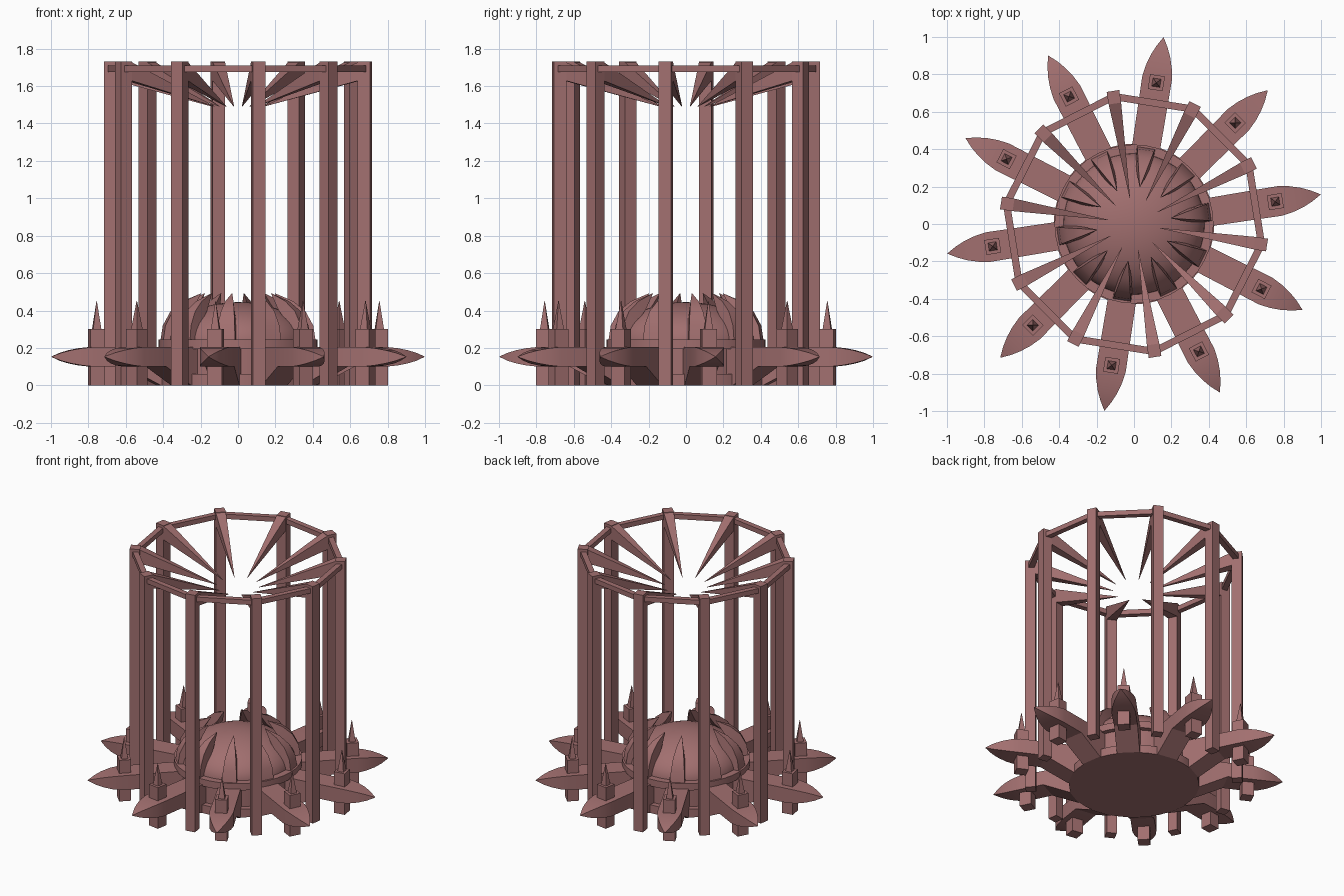
import bpy, bmesh, math
from mathutils import Matrix

if "Cube" in bpy.data.objects:
    bpy.data.objects.remove(bpy.data.objects["Cube"])

N = 10
STEP = 2 * math.pi / N
ARM0, POST0 = math.radians(9), math.radians(27)

mat = bpy.data.materials.new("dusty_red")
mat.diffuse_color = (0.36, 0.16, 0.16, 1)
mat.use_nodes = True
mat.node_tree.nodes["Principled BSDF"].inputs["Base Color"].default_value = mat.diffuse_color


def finish(name, bm, angle=0.0, smooth=0):
    bmesh.ops.recalc_face_normals(bm, faces=bm.faces)
    me = bpy.data.meshes.new(name)
    bm.to_mesh(me)
    bm.free()
    me.materials.append(mat)
    ob = bpy.data.objects.new(name, me)
    bpy.context.collection.objects.link(ob)
    ob.rotation_euler.z = angle
    if smooth:
        bpy.ops.object.select_all(action='DESELECT')
        ob.select_set(True)
        bpy.context.view_layer.objects.active = ob
        bpy.ops.object.shade_smooth_by_angle(angle=math.radians(smooth))
    return ob


def loft(name, sections, angle, smooth=0):
    """Each section is (outer r, z), (inner r, z), half width; swept to a solid."""
    bm = bmesh.new()
    rings = []
    for (r1, z1), (r2, z2), h in sections:
        rings.append([bm.verts.new(c) for c in
                      ((r1, -h, z1), (r1, h, z1), (r2, h, z2), (r2, -h, z2))])
    for a, b in zip(rings, rings[1:]):
        for i in range(4):
            j = (i + 1) % 4
            bm.faces.new((a[i], a[j], b[j], b[i]))
    bm.faces.new(rings[0])
    bm.faces.new(rings[-1])
    return finish(name, bm, angle, smooth)


def lathe(name, profile, steps, angle=0.0, smooth=0):
    """Spin an (r, z) profile around the z axis."""
    bm = bmesh.new()
    vs = [bm.verts.new((r, 0, z)) for r, z in profile]
    es = [bm.edges.new(p) for p in zip(vs, vs[1:])]
    bmesh.ops.spin(bm, geom=vs + es, cent=(0, 0, 0), axis=(0, 0, 1),
                   angle=2 * math.pi, steps=steps)
    bmesh.ops.remove_doubles(bm, verts=bm.verts, dist=1e-4)
    return finish(name, bm, angle, smooth)


# Hub, collar and dome
lathe("hub", [(0, 0), (0.43, 0), (0.43, 0.06), (0.39, 0.06), (0.39, 0.21), (0, 0.21)], 40, smooth=30)
lathe("collar", [(0.36, 0.195), (0.425, 0.195), (0.425, 0.245), (0.36, 0.245), (0.36, 0.195)], 40, smooth=30)
dome = [(0.38 * math.cos(t * math.pi / 20), 0.23 + 0.215 * math.sin(t * math.pi / 20)) for t in range(10)]
lathe("dome", [(0, 0.2), (0.38, 0.2)] + dome + [(0, 0.445)], 40, smooth=40)

# (r, half width, bottom z, top z) along one arm, underside sloping up from the hub
ARM = [(0.30, 0.076, 0.0, 0.205), (0.43, 0.076, 0.0, 0.205), (0.62, 0.078, 0.10, 0.205),
       (0.79, 0.080, 0.10, 0.205), (0.85, 0.070, 0.106, 0.199), (0.91, 0.052, 0.117, 0.188),
       (0.96, 0.030, 0.131, 0.174), (1.01, 0.001, 0.152, 0.154)]
# (outer r, outer z, inner r, inner z, half width) along one dome claw
CLAW = [(0.415, 0.22, 0.34, 0.22, 0.05), (0.40, 0.32, 0.335, 0.29, 0.045),
        (0.36, 0.395, 0.30, 0.355, 0.036), (0.295, 0.45, 0.255, 0.40, 0.022),
        (0.20, 0.492, 0.199, 0.490, 0.001)]

for i in range(N):
    a, p = ARM0 + i * STEP, POST0 + i * STEP
    # Arms with curved pointed ends
    loft(f"arm_{i}", [((r, lo), (r, hi), h) for r, h, lo, hi in ARM], a, 25)
    # Block through each arm with a small spike on top
    loft(f"arm_block_{i}", [((0.805, z), (0.725, z), 0.04) for z in (0, 0.30)], a)
    loft(f"arm_spike_{i}", [((0.787, 0.30), (0.743, 0.30), 0.022),
                            ((0.766, 0.45), (0.764, 0.45), 0.001)], a)
    # Claws curling over the dome
    loft(f"dome_claw_{i}", [((r1, z1), (r2, z2), h) for r1, z1, r2, z2, h in CLAW], a, 30)
    # Cage posts and inward top spikes
    loft(f"post_{i}", [((0.72, z), (0.652, z), 0.034) for z in (0, 1.73)], p)
    loft(f"top_spike_{i}", [((0.66, 1.63), (0.66, 1.73), 0.034),
                            ((0.14, 1.49), (0.14, 1.492), 0.001)], p)

# Ten-sided rail joining the post tops
lathe("top_rail", [(0.67, 1.675), (0.71, 1.675), (0.71, 1.71), (0.67, 1.71), (0.67, 1.675)], N, POST0)
